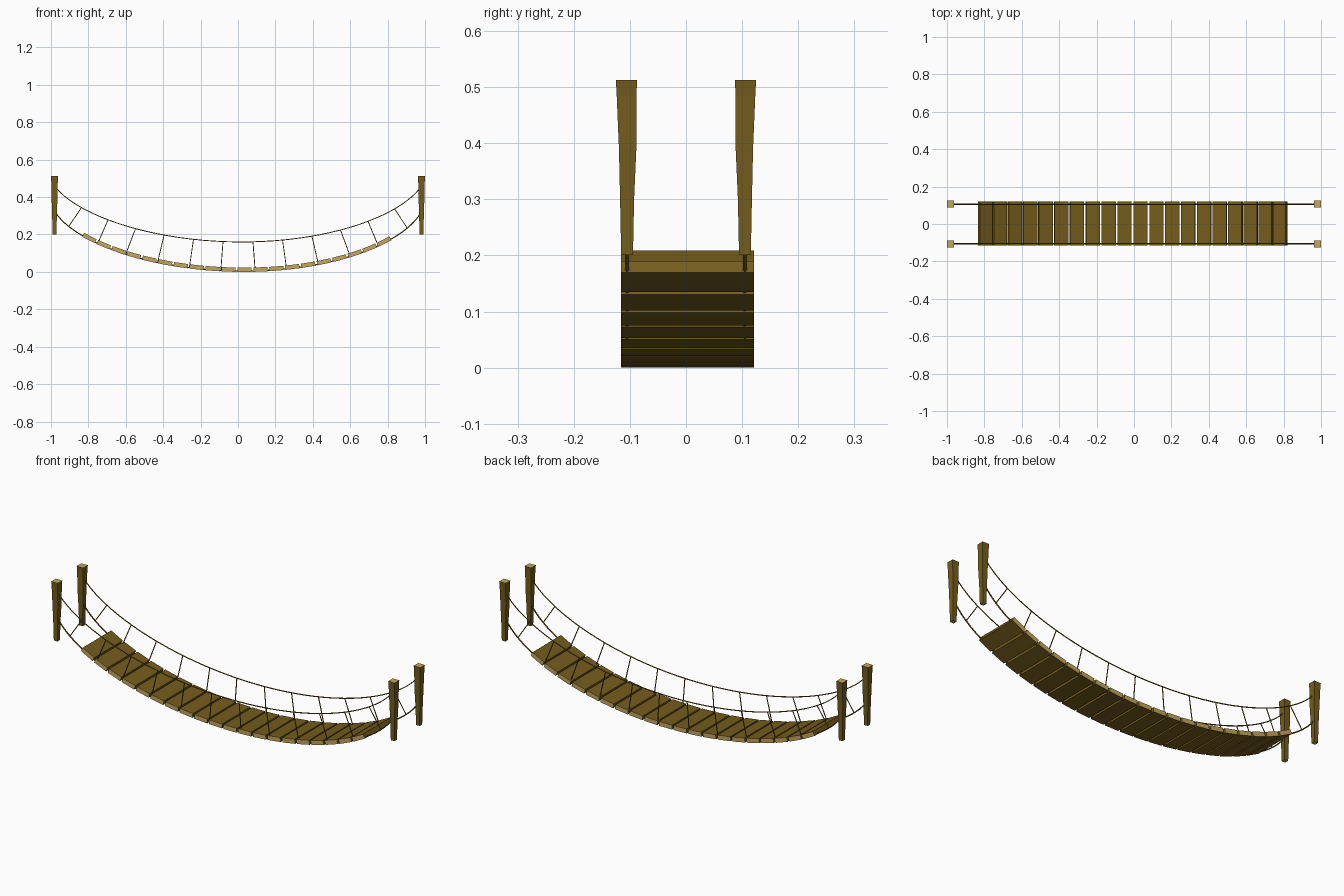
import bpy, bmesh, math
from mathutils import Vector

if "Cube" in bpy.data.objects:
    bpy.data.objects.remove(bpy.data.objects["Cube"])

HALF = 0.98          # distance from centre to post axis
SIDE = 0.105         # rope and post offset in y


def material(name, rgb):
    m = bpy.data.materials.new(name)
    m.diffuse_color = (*rgb, 1)
    m.use_nodes = True
    m.node_tree.nodes["Principled BSDF"].inputs["Base Color"].default_value = m.diffuse_color
    return m


wood = material("wood", (0.178, 0.108, 0.012))
end_grain = material("end_grain", (0.56, 0.38, 0.11))


def sag(x, base, height, power):
    return base + height * (1 - max(0.0, 1 - x * x) ** power)


def lower(x):
    return sag(x - 0.03 * (1 - x * x), 0.0045, 0.38, 0.56)


def upper(x):
    return sag(x - 0.02 * (1 - x * x), 0.16, 0.35, 0.6)


def add_mesh(name, bm):
    bmesh.ops.recalc_face_normals(bm, faces=bm.faces)
    me = bpy.data.meshes.new(name)
    bm.to_mesh(me)
    bm.free()
    me.materials.append(wood)
    me.materials.append(end_grain)
    ob = bpy.data.objects.new(name, me)
    bpy.context.collection.objects.link(ob)
    return ob


def rope(name, lines, radius):
    cu = bpy.data.curves.new(name, 'CURVE')
    cu.dimensions = '3D'
    cu.bevel_depth = radius
    cu.bevel_resolution = 1
    cu.use_fill_caps = True
    cu.materials.append(wood)
    for pts in lines:
        s = cu.splines.new('POLY')
        s.points.add(len(pts) - 1)
        for p, co in zip(s.points, pts):
            p.co = (*co, 1)
    ob = bpy.data.objects.new(name, cu)
    bpy.context.collection.objects.link(ob)


# Tapered square posts: (z, half width, outward lean)
PROFILE = [(0.201, 0.0105, 0), (0.30, 0.0125, 0), (0.39, 0.0155, -0.001),
           (0.485, 0.0175, 0.001), (0.513, 0.019, 0.001)]
for sx, end in ((-1, "left"), (1, "right")):
    for sy, face in ((-1, "front"), (1, "back")):
        bm = bmesh.new()
        rings = []
        for z, h, lean in PROFILE:
            rings.append([bm.verts.new((sx * (HALF + 0.001) + a * h,
                                        sy * (SIDE + lean) + b * h, z))
                          for a, b in ((-1, -1), (1, -1), (1, 1), (-1, 1))])
        for r0, r1 in zip(rings, rings[1:]):
            for i in range(4):
                j = (i + 1) % 4
                bm.faces.new((r0[i], r0[j], r1[j], r1[i]))
        bm.faces.new(rings[0]).material_index = 1
        bm.faces.new(rings[-1]).material_index = 1
        add_mesh(f"post_{end}_{face}", bm)

# Planks spaced evenly along the lower rope
COUNT, PITCH, WIDTH, THICK = 20, 0.0857, 0.0755, 0.023
STEPS = 2000
xs = [-HALF + 2 * HALF * i / STEPS for i in range(STEPS + 1)]
arc = [0.0]
for a, b in zip(xs, xs[1:]):
    arc.append(arc[-1] + math.hypot(b - a, lower(b) - lower(a)))
start = arc[-1] / 2 - 0.01 - PITCH * (COUNT - 1) / 2
for n in range(COUNT):
    i = min(range(STEPS + 1), key=lambda k: abs(arc[k] - start - n * PITCH))
    x = xs[i]
    slope = math.atan2(lower(x + 0.01) - lower(x - 0.01), 0.02)
    bm = bmesh.new()
    bmesh.ops.create_cube(bm, size=1)
    for f in bm.faces:
        if abs(f.normal.y) > 0.5:
            f.material_index = 1
    bmesh.ops.scale(bm, vec=(WIDTH, 0.237, THICK), verts=bm.verts)
    ob = add_mesh(f"plank_{n + 1}", bm)
    up = Vector((-math.sin(slope), 0, math.cos(slope))) * 0.007
    ob.location = Vector((x, 0.0025, lower(x))) + up
    ob.rotation_euler = (0, -slope, 0)

# Hand ropes, deck ropes and hangers on both sides
path = [HALF * math.sin(math.pi * (i / 48 - 0.5)) for i in range(49)]
HANGERS = [(0.08, 0.092), (0.238, 0.26), (0.395, 0.43),
           (0.548, 0.60), (0.695, 0.75), (0.837, 0.905)]   # top x, bottom x
for sy, face in ((-1, "front"), (1, "back")):
    y = sy * SIDE
    rope(f"hand_rope_{face}", [[(x, y, upper(x)) for x in path]], 0.0027)
    rope(f"deck_rope_{face}", [[(x, y, lower(x)) for x in path]], 0.0035)
    rope(f"hangers_{face}",
         [[(s * t, y, upper(s * t)), (s * b, y, lower(s * b))]
          for t, b in HANGERS for s in (-1, 1)], 0.0025)
